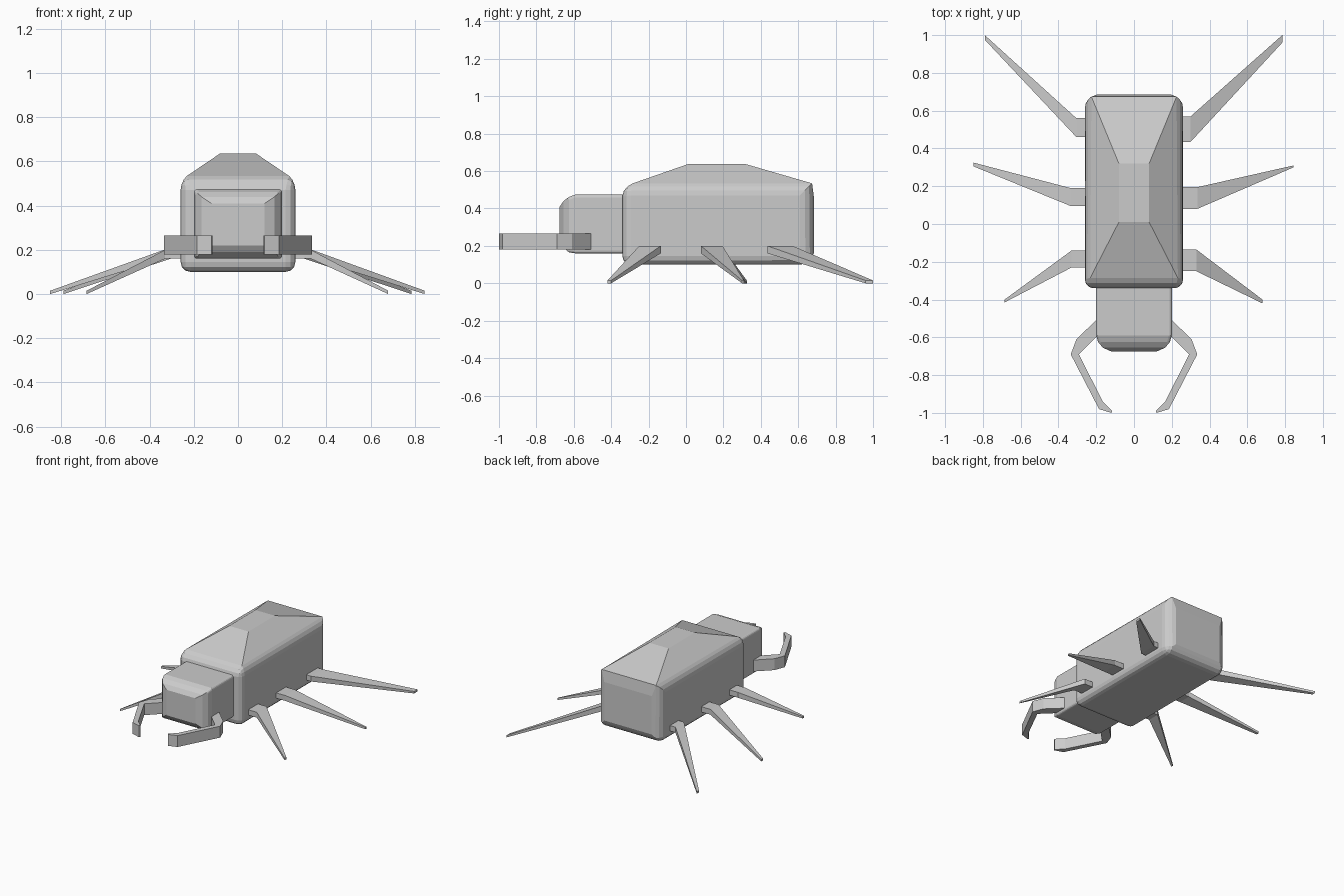
import bpy, bmesh

if "Cube" in bpy.data.objects:
    bpy.data.objects.remove(bpy.data.objects["Cube"])


def finish(bm, name, bevel=0.0, angle=0.8):
    bmesh.ops.recalc_face_normals(bm, faces=bm.faces)
    mesh = bpy.data.meshes.new(name)
    bm.to_mesh(mesh)
    bm.free()
    ob = bpy.data.objects.new(name, mesh)
    bpy.context.collection.objects.link(ob)
    if bevel:
        m = ob.modifiers.new("bevel", 'BEVEL')
        m.width = bevel
        m.segments = 3
        m.limit_method = 'ANGLE'
        m.angle_limit = angle
    return ob


def loft(bm, rings):
    """Skin a series of four-sided rings and cap both ends."""
    loops = [[bm.verts.new(p) for p in r] for r in rings]
    for a, b in zip(loops, loops[1:]):
        for i in range(len(a)):
            j = (i + 1) % len(a)
            bm.faces.new((a[i], a[j], b[j], b[i]))
    bm.faces.new(loops[0])
    bm.faces.new(loops[-1])


def rect_z(x, y0, y1, z):
    return [(-x, y0, z), (x, y0, z), (x, y1, z), (-x, y1, z)]


def rect_y(x, z0, z1, y):
    return [(-x, y, z0), (x, y, z0), (x, y, z1), (-x, y, z1)]


# Body: box with a raised roof and a shallow raised rear panel
bm = bmesh.new()
loft(bm, [rect_z(0.26, -0.34, 0.655, 0.10), rect_z(0.26, -0.34, 0.655, 0.515),
          rect_z(0.08, 0.01, 0.32, 0.637)])
bm.normal_update()
rear = max(bm.faces, key=lambda f: f.calc_center_median().y)
bmesh.ops.inset_individual(bm, faces=[rear], thickness=0.09)
for v in rear.verts:
    v.co.y = 0.685
finish(bm, "body", 0.045)

# Head: box with chamfered face
bm = bmesh.new()
loft(bm, [rect_y(0.20, 0.16, 0.475, -0.30), rect_y(0.20, 0.16, 0.475, -0.59),
          rect_y(0.19, 0.165, 0.462, -0.625), rect_y(0.165, 0.19, 0.44, -0.655),
          rect_y(0.12, 0.22, 0.41, -0.675)])
finish(bm, "head", 0.015, 1.2)

# Mandibles: flat curved outline with constant thickness
outer = [(0.17, -0.48), (0.305, -0.61), (0.335, -0.69), (0.185, -0.98), (0.12, -1.0)]
inner = [(0.17, -0.57), (0.292, -0.69), (0.165, -0.94), (0.115, -0.99)]
for side, s in (("left", -1), ("right", 1)):
    bm = bmesh.new()
    outline = outer + inner[::-1]
    loft(bm, [[(s * x, y, z) for x, y in outline] for z in (0.18, 0.265)])
    finish(bm, side + "_mandible")

# Legs: short hip, then a taper down to the foot
# (name, side, root y range, knee x, tip x, tip y range)
legs = [
    ("front_right", 1, -0.25, -0.135, 0.33, 0.68, -0.42, -0.40),
    ("front_left", -1, -0.23, -0.14, 0.33, 0.685, -0.415, -0.40),
    ("middle_right", 1, 0.08, 0.195, 0.335, 0.845, 0.30, 0.31),
    ("middle_left", -1, 0.095, 0.19, 0.335, 0.85, 0.305, 0.325),
    ("rear_right", 1, 0.435, 0.57, 0.30, 0.785, 0.96, 1.0),
    ("rear_left", -1, 0.46, 0.56, 0.305, 0.79, 0.975, 1.0),
]
for name, s, y0, y1, knee, tip, t0, t1 in legs:
    bm = bmesh.new()
    rings = [(0.22, y0, y1, 0.16, 0.20), (knee, y0, y1, 0.16, 0.20),
             (tip, t0, t1, 0.0, 0.015)]
    loft(bm, [[(s * x, a, lo), (s * x, b, lo), (s * x, b, hi), (s * x, a, hi)]
              for x, a, b, lo, hi in rings])
    finish(bm, name + "_leg")
